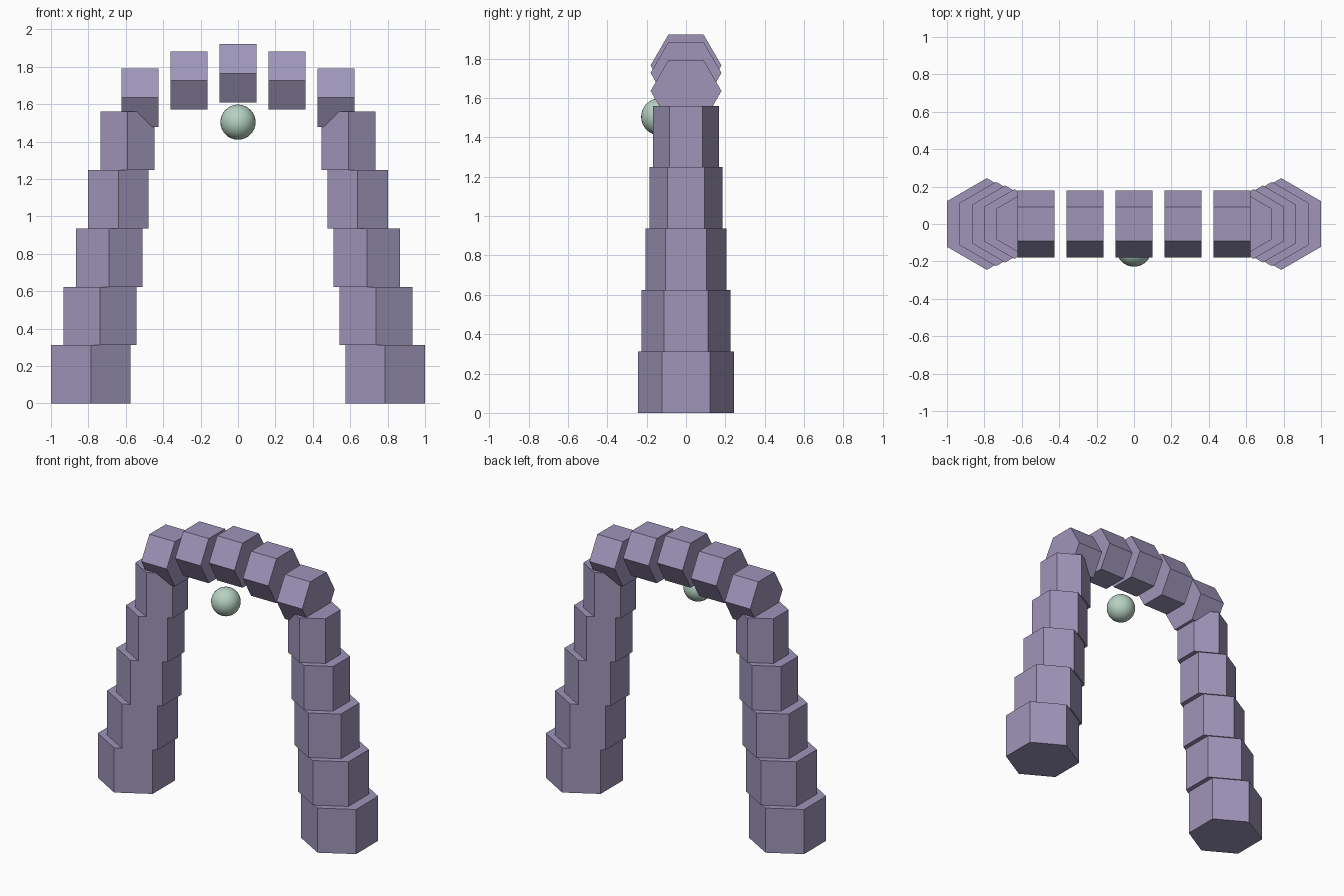
import bpy
from math import pi, cos

cube = bpy.data.objects.get("Cube")
if cube:
    bpy.data.objects.remove(cube, do_unlink=True)


def make_material(name, rgb):
    mat = bpy.data.materials.new(name)
    mat.use_nodes = True
    color = (*rgb, 1.0)
    mat.diffuse_color = color
    mat.node_tree.nodes["Principled BSDF"].inputs["Base Color"].default_value = color
    return mat


lavender = make_material("lavender stone", (0.345, 0.30, 0.485))
mint = make_material("pale mint", (0.47, 0.64, 0.54))


def hex_block(name, radius, length, location, rotation=(0, 0, 0)):
    bpy.ops.mesh.primitive_cylinder_add(vertices=6, radius=radius, depth=length,
                                        location=location, rotation=rotation)
    block = bpy.context.object
    block.name = name
    block.data.materials.append(lavender)
    return block


# Two leaning columns of stacked, shrinking hexagonal blocks
STEP = 0.312
for side, label in ((1, "left"), (-1, "right")):
    for i in range(5):
        hex_block(f"{label}_column_block_{i + 1}", 0.245 - 0.0196 * i, STEP,
                  (side * (0.787 - 0.049 * i), 0, STEP * (i + 0.5)))

# Arch of five hexagonal blocks lying along x, flat side up
for i, z in enumerate((1.635, 1.727, 1.765, 1.727, 1.635)):
    hex_block(f"arch_block_{i + 1}", 0.18, 0.197,
              (0.262 * (i - 2), 0, z), (0, pi / 2, 0))

# Orb hanging under the middle of the arch
bpy.ops.mesh.primitive_uv_sphere_add(segments=32, ring_count=16, radius=0.094,
                                     location=(0, -0.134, 1.504))
orb = bpy.context.object
orb.name = "hanging_orb"
orb.data.materials.append(mint)
bpy.ops.object.shade_smooth()
